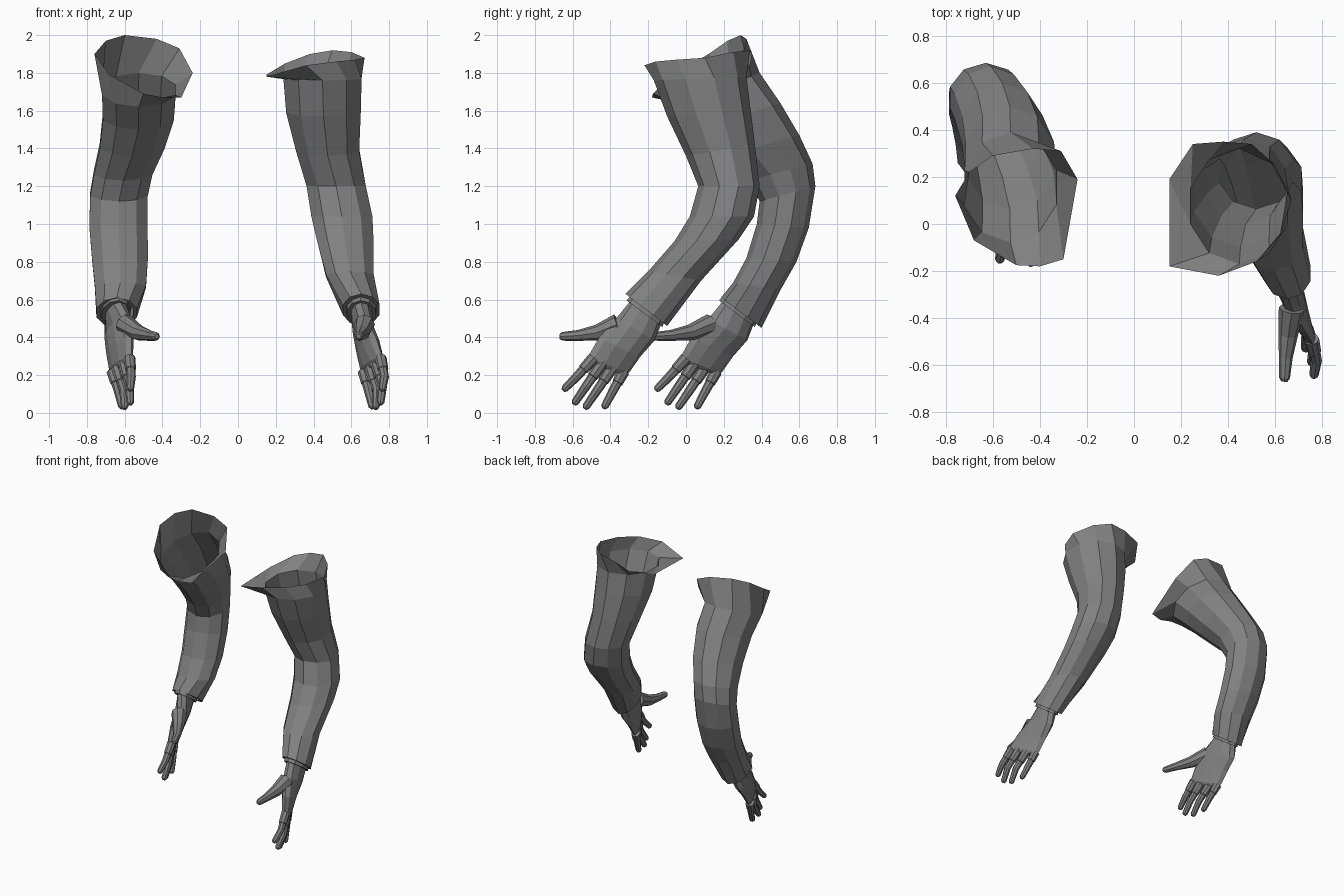
import bpy, bmesh, math
from mathutils import Vector

if "Cube" in bpy.data.objects:
    bpy.data.objects.remove(bpy.data.objects["Cube"])

grey = bpy.data.materials.new("cloth grey")
grey.diffuse_color = (0.22, 0.22, 0.22, 1)
grey.use_nodes = True
grey.node_tree.nodes["Principled BSDF"].inputs["Base Color"].default_value = grey.diffuse_color


def make_loft(name, rings, cap_start=False, cap_end=False):
    """Skin a list of equal-length point rings."""
    bm = bmesh.new()
    loops = [[bm.verts.new(p) for p in ring] for ring in rings]
    for a, b in zip(loops, loops[1:]):
        n = len(a)
        for i in range(n):
            j = (i + 1) % n
            bm.faces.new((a[i], a[j], b[j], b[i]))
    if cap_start:
        bm.faces.new(loops[0][::-1])
    if cap_end:
        bm.faces.new(loops[-1])
    bmesh.ops.recalc_face_normals(bm, faces=bm.faces)
    mesh = bpy.data.meshes.new(name)
    bm.to_mesh(mesh)
    bm.free()
    mesh.materials.append(grey)
    obj = bpy.data.objects.new(name, mesh)
    bpy.context.collection.objects.link(obj)
    return obj


def oval(c, u, v, n=10):
    """Ring around c with half axes u and v."""
    return [c + u * math.cos(2 * math.pi * k / n) + v * math.sin(2 * math.pi * k / n)
            for k in range(n)]


def sleeve(name, top, rows):
    """Rows: front y, z, back y, z, low x, high x."""
    rings = [[Vector(p) for p in top]]
    for fy, fz, by, bz, x0, x1 in rows:
        c = Vector(((x0 + x1) / 2, (fy + by) / 2, (fz + bz) / 2))
        u = Vector((0, (fy - by) / 2, (fz - bz) / 2))
        rings.append(oval(c, u, Vector(((x1 - x0) / 2, 0, 0))))
    # folded cuff lip turned back inside
    last = rings[-1]
    c = sum(last, Vector()) / len(last)
    rings.append([c + (p - c) * 0.8 for p in last])
    rings.append([p + Vector((0, 0.04, 0.05)) for p in rings[-1]])
    make_loft(name, rings)


def tube(name, pts, radii, n=8):
    """Tapered tube with a rounded tip."""
    d_end = (pts[-1] - pts[-2]).normalized()
    pts = pts + [pts[-1] + d_end * radii[-1] * 0.65]
    radii = radii + [radii[-1] * 0.55]
    rings = []
    for i, (p, r) in enumerate(zip(pts, radii)):
        d = (pts[min(i + 1, len(pts) - 1)] - pts[max(i - 1, 0)]).normalized()
        u = d.cross(Vector((1, 0, 0))).normalized()
        rings.append(oval(p, u * r, d.cross(u) * r, n))
    make_loft(name, rings, True, True)


# Sleeves: flared shoulder opening, bent elbow, narrow cuff
sleeve("right_sleeve",
       [(.36, -.22, 1.84), (.52, -.16, 1.86), (.62, -.05, 1.87), (.67, .10, 1.88),
        (.60, .25, 1.91), (.50, .34, 1.92), (.38, .35, 1.90), (.25, .34, 1.85),
        (.15, .19, 1.79), (.15, -.18, 1.78)],
       [(-.17, 1.76, .32, 1.78, .23, .665),
        (-.10, 1.57, .34, 1.62, .245, .66),
        (.00, 1.36, .365, 1.42, .30, .65),
        (.065, 1.20, .39, 1.20, .355, .685),
        (.02, 1.04, .36, 1.04, .38, .72),
        (-.06, .91, .28, .92, .41, .725),
        (-.20, .75, .08, .70, .46, .725),
        (-.32, .63, -.10, .46, .55, .755)])
sleeve("left_sleeve",
       [(-.50, -.175, 1.69), (-.40, -.18, 1.67), (-.30, -.15, 1.67), (-.24, .19, 1.80),
        (-.31, .31, 1.93), (-.43, .32, 1.98), (-.60, .29, 2.0), (-.70, .22, 1.97),
        (-.76, .12, 1.90), (-.68, -.07, 1.79)],
       [(-.08, 1.62, .39, 1.80, -.73, -.32),
        (.06, 1.50, .50, 1.64, -.725, -.33),
        (.20, 1.36, .60, 1.47, -.74, -.38),
        (.33, 1.23, .67, 1.32, -.77, -.445),
        (.39, 1.12, .685, 1.20, -.79, -.47),
        (.375, 1.0, .65, .98, -.795, -.47),
        (.32, .82, .585, .80, -.78, -.47),
        (.25, .69, .50, .65, -.765, -.48),
        (.185, .61, .40, .45, -.755, -.53)])

# Hand layout: right x, left x, then y and z (left hand sits further back)
PALM = [((.66, -.655, -.12, .50), (.645, -.635, -.28, .61), .058),
        ((.65, -.69, -.165, .385), (.675, -.575, -.37, .50), .055),
        ((.645, -.685, -.24, .30), (.73, -.565, -.46, .40), .047),
        ((.655, -.675, -.30, .215), (.765, -.565, -.52, .295), .034),
        ((.67, -.665, -.325, .20), (.765, -.57, -.52, .275), .02)]
BAND = [((.66, -.655, -.11, .50), (.645, -.635, -.285, .63), .08),
        ((.66, -.66, -.125, .455), (.65, -.63, -.315, .595), .078)]
FINGERS = {
    "index_finger": [(.755, -.575, -.49, .29), (.775, -.565, -.58, .19), (.765, -.57, -.642, .128)],
    "middle_finger": [(.73, -.605, -.44, .27), (.765, -.575, -.53, .14), (.755, -.57, -.588, .055)],
    "ring_finger": [(.70, -.64, -.39, .24), (.735, -.605, -.47, .12), (.73, -.60, -.53, .032)],
    "little_finger": [(.665, -.665, -.33, .22), (.69, -.635, -.385, .12), (.71, -.615, -.43, .035)]}
THUMB = [(.67, -.60, -.36, .47), (.655, -.53, -.47, .425),
         (.645, -.47, -.57, .41), (.64, -.435, -.655, .405)]

for side, col, shift in (("right", 0, 0.0), ("left", 1, 0.49)):
    def place(p):
        return Vector((p[col], p[2] + shift, p[3]))

    # palm and wrist band
    for part, rows in (("palm", PALM), ("wrist_band", BAND)):
        rings = []
        for a, b, t in rows:
            a, b = place(a), place(b)
            v = (b - a).cross(Vector((0, -.62, -.78))).normalized() * t
            rings.append(oval((a + b) / 2, (a - b) / 2, v))
        make_loft(f"{side}_{part}", rings, True, True)

    # fingers with a glove edge past the knuckle
    for finger, path in FINGERS.items():
        base, joint, tip = map(place, path)
        edge = base.lerp(joint, 0.6)
        pts = [base, edge, edge.lerp(joint, 0.05), joint, tip]
        tube(f"{side}_{finger}", pts, [.032, .029, .025, .024, .02])

    tube(f"{side}_thumb", [place(p) for p in THUMB], [.055, .042, .029, .023])
